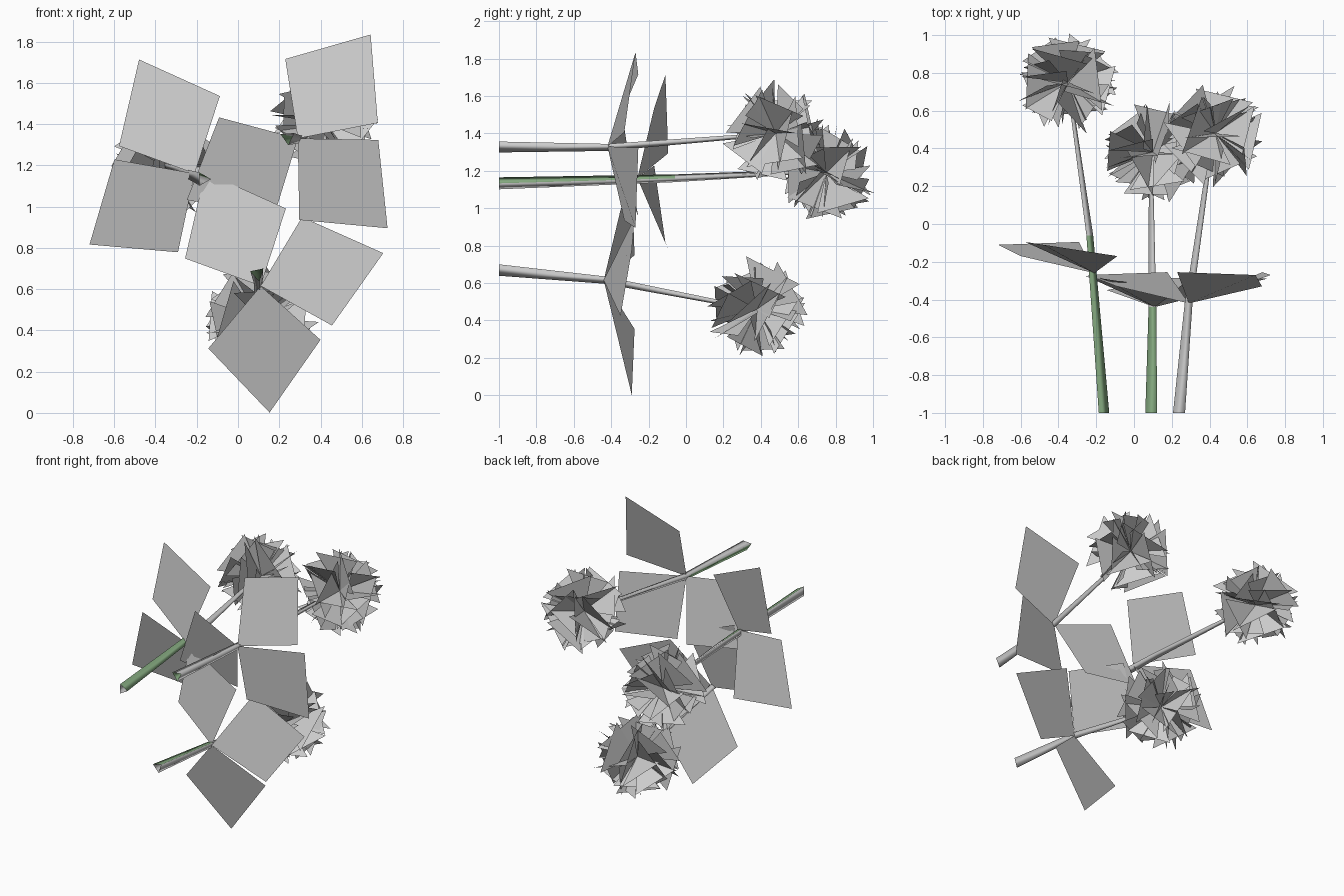
import bpy, bmesh, math, random
from mathutils import Vector, Matrix

if "Cube" in bpy.data.objects:
    bpy.data.objects.remove(bpy.data.objects["Cube"])
random.seed(7)


def material(name, color):
    m = bpy.data.materials.new(name)
    m.use_nodes = True
    m.diffuse_color = (*color, 1)
    m.node_tree.nodes["Principled BSDF"].inputs["Base Color"].default_value = (*color, 1)
    return m


GREY = material("pale grey", (0.6, 0.6, 0.6))
GREEN = material("stem green", (0.24, 0.41, 0.22))


def finish(name, bm, mats):
    for f in bm.faces:
        f.smooth = True
    me = bpy.data.meshes.new(name)
    bm.to_mesh(me)
    bm.free()
    for m in mats:
        me.materials.append(m)
    ob = bpy.data.objects.new(name, me)
    bpy.context.collection.objects.link(ob)


def around(centre, angle, radius, lift=0.0):
    """Point at an angle around the stem axis, pushed back by lift."""
    a = math.radians(angle)
    return Vector(centre) + Vector((radius * math.cos(a), lift, radius * math.sin(a)))


# Three-sided tapering stem, one lower side green
def stem(name, path, turn):
    bm = bmesh.new()
    rings = [[bm.verts.new(around(p, turn + 120 * k, r)) for k in range(3)]
             for p, r in zip(path, (0.037, 0.024, 0.012))]
    for level, (a, b) in enumerate(zip(rings, rings[1:])):
        for k in range(3):
            n = (k + 1) % 3
            f = bm.faces.new((a[k], b[k], b[n], a[n]))
            f.material_index = int(level == 0 and k == 0)
    bmesh.ops.recalc_face_normals(bm, faces=bm.faces)
    finish(name, bm, (GREY, GREEN))


# Square leaf with one corner on the stem, slightly dished
def leaf(name, node, angle):
    bm = bmesh.new()
    corners = [Vector(node), around(node, angle - 44, 0.395, 0.09),
               around(node, angle, 0.615, 0.15), around(node, angle + 44, 0.39, 0.165)]
    bm.faces.new([bm.verts.new(c) for c in corners])
    finish(name, bm, (GREY,))


# Dense ball of wedge petals meeting at the centre
def flower_head(name, centre, count=36):
    bm = bmesh.new()
    for i in range(count):
        h = 1 - 2 * (i + 0.5) / count
        s = math.sqrt(1 - h * h)
        t = i * math.pi * (3 - math.sqrt(5))
        out = Vector((s * math.cos(t), h, s * math.sin(t)))
        side = out.orthogonal().normalized()
        side = Matrix.Rotation(random.uniform(0, math.pi), 3, out) @ side
        tip = Vector(centre) + out * random.uniform(0.2, 0.24)
        half = side * random.uniform(0.14, 0.17)
        bm.faces.new([bm.verts.new(p) for p in (centre, tip - half, tip + half)])
    finish(name, bm, (GREY,))


# name, stem path, stem turn, leaf node, leaf angles, head centre
flowers = [
    ("right", [(-0.168, -1, 1.133), (-0.24, -0.06, 1.16), (-0.35, 0.74, 1.2)], 0,
     (-0.21, -0.26, 1.16), (116, 214), (-0.35, 0.75, 1.19)),
    ("middle", [(0.095, -1, 0.675), (0.1, -0.44, 0.62), (0.09, 0.38, 0.46)], 42,
     (0.11, -0.44, 0.615), (116, 15, -86), (0.1, 0.38, 0.46)),
    ("left", [(0.24, -1, 1.335), (0.29, -0.42, 1.33), (0.42, 0.48, 1.4)], 155,
     (0.29, -0.42, 1.33), (55, -45, 209), (0.43, 0.48, 1.4)),
]
for side, path, turn, node, angles, centre in flowers:
    stem(side + "_stem", path, turn)
    for n, angle in enumerate(angles):
        leaf(f"{side}_leaf_{n + 1}", node, angle)
    flower_head(side + "_flower_head", centre)
